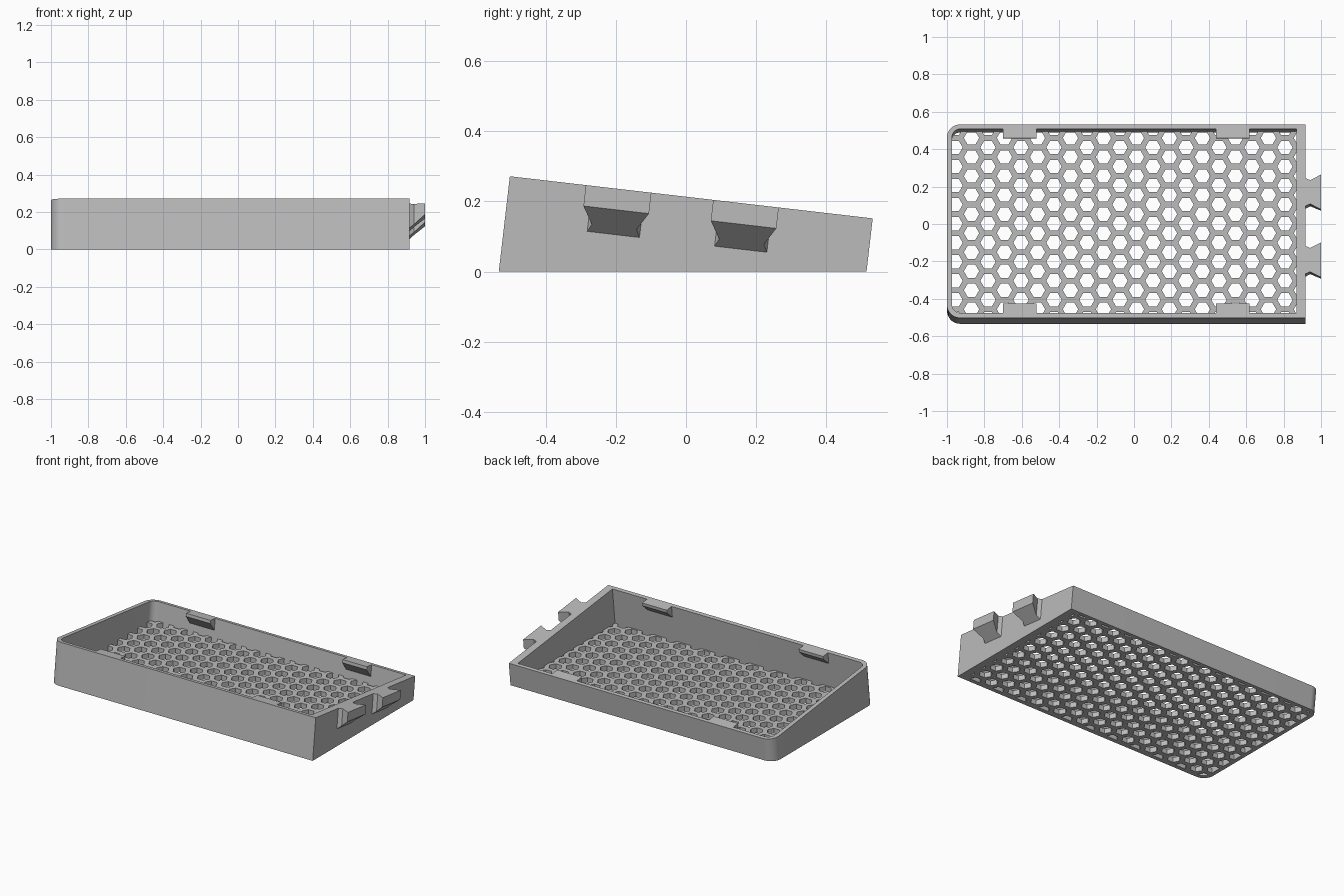
import bpy, bmesh, math

if "Cube" in bpy.data.objects:
    bpy.data.objects.remove(bpy.data.objects["Cube"])

# Tilted frame: u runs back along the sloping rim, w is normal to the rim
TILT = math.atan2(0.12, 1.034)
C, S = math.cos(TILT), math.sin(TILT)
Y0, Z0 = -0.502, 0.2715          # front edge of the rim
DEPTH, X0, X1 = 1.041, -1.0, 0.917
FLOOR = 0.033

grey = bpy.data.materials.new("light grey plastic")
grey.diffuse_color = (0.5, 0.5, 0.5, 1)
grey.use_nodes = True
grey.node_tree.nodes["Principled BSDF"].inputs["Base Color"].default_value = grey.diffuse_color


def pt(x, u, w):
    return (x, Y0 + u * C + w * S, Z0 - u * S + w * C)


def at_height(x, u, z):
    return pt(x, u, (z - Z0 + u * S) / C)


def add_prism(bm, top, bottom):
    a = [bm.verts.new(p) for p in top]
    b = [bm.verts.new(p) for p in bottom]
    bm.faces.new(a)
    bm.faces.new(b[::-1])
    for i in range(len(a)):
        j = (i + 1) % len(a)
        bm.faces.new((a[i], b[i], b[j], a[j]))


def finish(bm, name):
    bmesh.ops.recalc_face_normals(bm, faces=bm.faces)
    me = bpy.data.meshes.new(name)
    bm.to_mesh(me)
    bm.free()
    me.materials.append(grey)
    ob = bpy.data.objects.new(name, me)
    bpy.context.collection.objects.link(ob)
    return ob


def outline(x0, x1, u0, u1, r, n=12):
    """Rectangle with rounded left corners and square right corners."""
    pts = [(x1, u0), (x1, u1)]
    for cu, start in ((u1 - r, 90), (u0 + r, 180)):
        for i in range(n + 1):
            a = math.radians(start + 90 * i / n)
            pts.append((x0 + r + r * math.cos(a), cu + r * math.sin(a)))
    return pts


outer = outline(X0, X1, 0, DEPTH, 0.07)
inner = outline(X0 + 0.027, 0.868, 0.027, DEPTH - 0.024, 0.045)

# Leaning tray walls, cut level at the bottom
bm = bmesh.new()
loops = [[bm.verts.new(p) for p in ring] for ring in (
    [at_height(x, u, 0) for x, u in outer],
    [pt(x, u, 0) for x, u in outer],
    [pt(x, u, 0) for x, u in inner],
    [at_height(x, u, 0) for x, u in inner])]
for k in range(4):
    p, q = loops[k], loops[(k + 1) % 4]
    for i in range(len(p)):
        j = (i + 1) % len(p)
        bm.faces.new((p[i], p[j], q[j], q[i]))
walls = finish(bm, "tray_walls")

# Floor plate
bm = bmesh.new()
add_prism(bm, [at_height(x, u, FLOOR) for x, u in inner],
          [at_height(x, u, 0) for x, u in inner])
floor = finish(bm, "honeycomb_floor")

# Hexagonal holes
bm = bmesh.new()
PITCH_X, PITCH_Y, R = 0.0882, 0.1018, 0.041
for col in range(22):
    cx = -0.957 + col * PITCH_X
    for row in range(11):
        cy = 0.46 - row * PITCH_Y + (0 if col % 2 else PITCH_Y / 2)
        ring = [(cx + R * math.cos(k * math.pi / 3),
                 cy + R * math.sin(k * math.pi / 3)) for k in range(6)]
        add_prism(bm, [(x, y, 0.1) for x, y in ring],
                  [(x, y, -0.1) for x, y in ring])
cutter = finish(bm, "hole_cutter")
cutter.hide_render = True

mod = floor.modifiers.new("holes", 'BOOLEAN')
mod.operation = 'DIFFERENCE'
mod.solver = 'EXACT'
mod.object = cutter
deps = bpy.context.evaluated_depsgraph_get()
deps.update()
floor.data = bpy.data.meshes.new_from_object(floor.evaluated_get(deps))
floor.modifiers.clear()
bpy.data.objects.remove(cutter)

# Retaining clips inside the front and back walls
profile = [(0, 0), (0.05, 0), (0.05, -0.02), (0, -0.075)]
for side, u0, d in (("front", 0.027, 1), ("back", DEPTH - 0.024, -1)):
    for end, xa, xb in (("left", -0.70, -0.522), ("right", 0.438, 0.617)):
        bm = bmesh.new()
        add_prism(bm, [pt(xa, u0 + d * q, w) for q, w in profile],
                  [pt(xb, u0 + d * q, w) for q, w in profile])
        finish(bm, f"{side}_{end}_clip")

# Dovetail connectors on the right wall, with sloping undersides
half = [(X1, 0.075), (0.942, 0.064), (1.0, 0.094)]
tail = half + [(x, -v) for x, v in reversed(half)]
for name, y in (("front_dovetail", -0.192), ("back_dovetail", 0.171)):
    uc = (y - Y0) / C
    bm = bmesh.new()
    add_prism(bm, [pt(x, uc + v, 0) for x, v in tail],
              [pt(x, uc + v, -0.06 - (1 - x) * 0.85) for x, v in tail])
    finish(bm, name)

# Smooth only the rounded corners
bpy.ops.object.select_all(action='DESELECT')
walls.select_set(True)
bpy.context.view_layer.objects.active = walls
bpy.ops.object.shade_smooth_by_angle(angle=math.radians(30))
